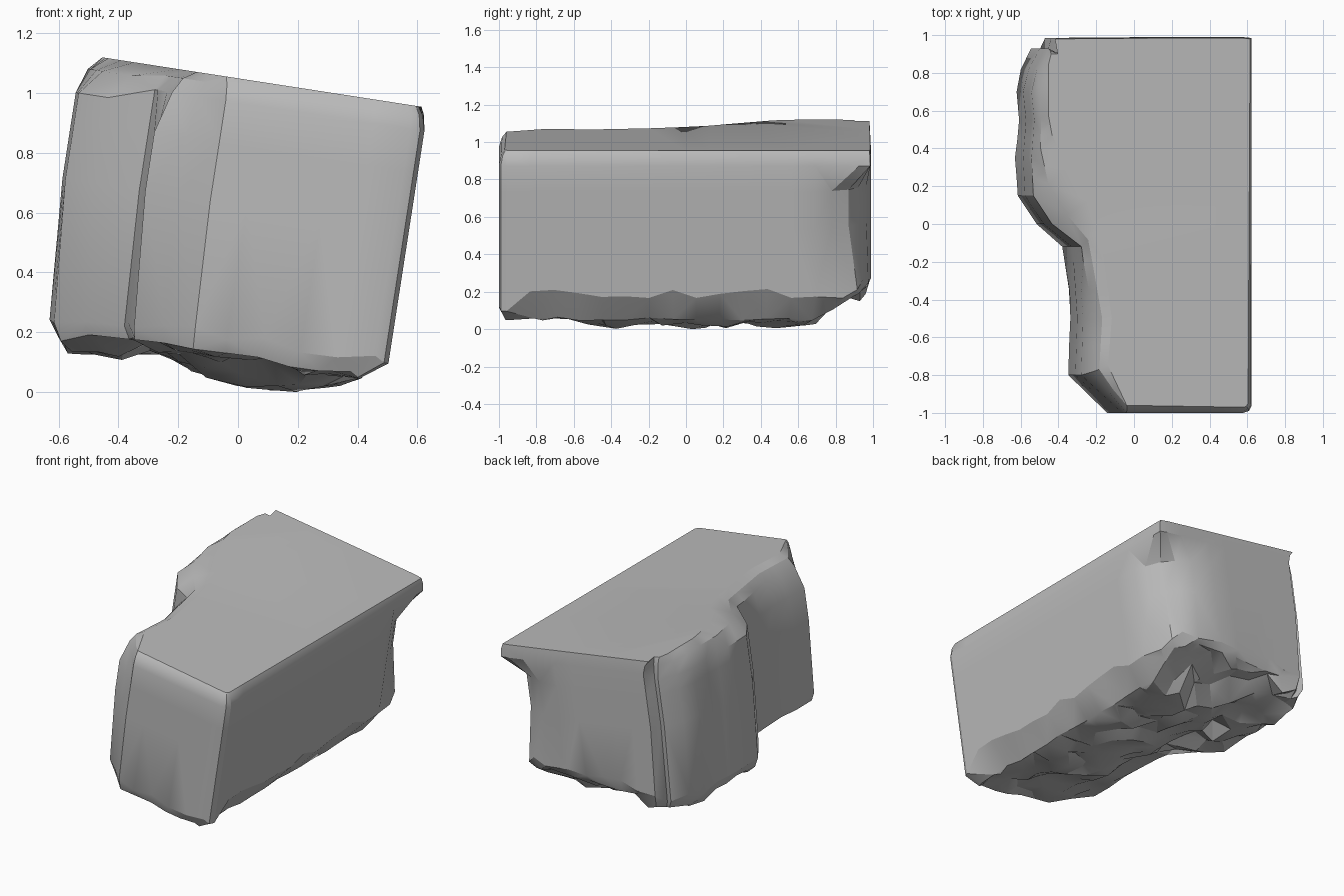
import bpy, bmesh, math, random
from mathutils import Vector, Matrix
from mathutils.geometry import delaunay_2d_cdt

random.seed(4)
cube = bpy.data.objects.get("Cube")
if cube:
    bpy.data.objects.remove(cube)

TILT = math.radians(8.8)
TOP = 1.04

# Plan of the boulder: wall position (u, y), then top-face border (u, y)
OUTLINE = [
    (.482, -.96, .45, -.95), (.467, -.99, .44, -.965), (.435, -1, .425, -.97),
    (-.19, -1, -.2, -.96), (-.41, -.8, -.3, -.75), (-.4, -.5, -.28, -.5),
    (-.42, -.2, -.32, -.2), (-.43, -.12, -.36, -.03), (-.58, 0, -.41, .12),
    (-.68, .15, -.51, .3), (-.69, .35, -.6, .47), (-.675, .55, -.62, .58),
    (-.69, .7, -.62, .72), (-.66, .82, -.62, .84), (-.6, .93, -.605, .9),
    (-.56, .91, -.57, .9), (-.54, .985, -.585, .98), (.1, .99, .15, .985),
    (.24, .965, .3, .985), (.33, .92, .41, .985), (.4, .87, .46, .98),
    (.445, .78, .46, .92), (.482, .69, .46, .8),
]
SCOOP = range(18, 22)   # chipped corner, which keeps a sharp lip on top


def densify(rows, step=.13):
    """Split long outline edges so the broken parts can vary along them."""
    out = []
    for i, a in enumerate(rows):
        b = rows[(i + 1) % len(rows)]
        n = max(1, round(math.dist(a[:2], b[:2]) / step))
        for k in range(n):
            out.append([p + (q - p) * k / n for p, q in zip(a, b)])
    return out


def jitter(amount):
    return random.uniform(-amount, amount)


def mix(a, b, t):
    return a + (b - a) * t


def ground(u, y):
    """Underside height: a central lump, a lower back lobe, a rising back."""
    w = .12
    if -.55 < y < .7:
        w -= .075 * max(0, 1 - ((u - .05) / .35) ** 2)
    if u < -.4 and y > 0:
        w -= .05
    return w + (.12 + .15 * u) * max(0, y - .7) / .28


bm = bmesh.new()


def ring(points):
    return [bm.verts.new(p) for p in points]


# Add the lip position to each row: wall line, except at the chipped corner
# and along the worn edge of the front lobe
rows = []
for i, (u, y, tu, ty) in enumerate(OUTLINE):
    edge = (u, y)
    if i in SCOOP:
        edge = (tu + .02, min(ty + .005, .99))
    elif u < -.3 and y < -.3:
        edge = (mix(u, tu, .35), mix(y, ty, .35))
    rows.append((u, y, tu, ty) + edge)
rows = densify(rows)
count = len(rows)

# Foot of the wall, drawn in under the block, and the courses above it
foot, low, middle, shoulder, lip, rim, top = ([] for _ in range(7))
for u, y, tu, ty, lu, ly in rows:
    chipped = u > .2 and y > .7
    # The chip in the corner is shallower near the ground
    bu, by = (mix(u, lu, .4), mix(y, ly, .4)) if chipped else (u, y)
    pull = .9 if u < 0 else .93 if chipped else .83
    fu, fy = bu * pull, by * .975
    floor = max(ground(fu, fy), .09)
    foot.append((fu, fy, floor + jitter(.01)))
    rise = .15 if u > .45 and abs(y) < .9 else .06
    side = 1 if u > -.15 else .92 if y < -.3 else .95
    low.append((bu * side + jitter(.008 if u < -.3 else 0), by,
                floor + rise + jitter(.025)))
    middle.append((u, y, .62))
    shoulder.append((u, y, .82))
    # The back lobe breaks away lower than the rest
    edge = .91 if u < -.55 else .96
    lip.append((lu, ly, edge))
    rim.append((mix(lu, tu, .4), mix(ly, ty, .4), mix(edge, TOP, .65)))
    top.append((tu, ty, TOP))

# Walls and flat top
rings = [ring(p) for p in (foot, low, middle, shoulder, lip, rim, top)]
for a, b in zip(rings, rings[1:]):
    for i in range(count):
        j = (i + 1) % count
        bm.faces.new((a[i], a[j], b[j], b[i]))
bm.faces.new(rings[-1])

# Underside rubble: scattered points joined into irregular facets
plan = [Vector(p[:2]) for p in foot]
for i in range(-6, 5):
    for k in range(-9, 10):
        plan.append(Vector((i * .1 + jitter(.035), k * .1 + jitter(.035))))
border = [(i, (i + 1) % count) for i in range(count)]
spots, _, facets, origins, _, _ = delaunay_2d_cdt(plan, border, [], 1, 1e-5)
under = {}
for facet in facets:
    for n in facet:
        if n in under:
            continue
        source = [s for s in origins[n] if s < count]
        if source:
            under[n] = rings[0][source[0]]
        else:
            u, y = spots[n]
            under[n] = bm.verts.new((u, y, ground(u, y) + jitter(.028)))
    bm.faces.new([under[n] for n in facet])

# Break the walls into facets, lean the block and stand it on the ground
bmesh.ops.triangulate(bm, faces=bm.faces[:])
bmesh.ops.recalc_face_normals(bm, faces=bm.faces[:])
bmesh.ops.transform(bm, matrix=Matrix.Rotation(TILT, 4, 'Y'), verts=bm.verts[:])
drop = min(v.co.z for v in bm.verts)
bmesh.ops.translate(bm, vec=Vector((0, 0, -drop)), verts=bm.verts[:])

mesh = bpy.data.meshes.new("boulder")
bm.to_mesh(mesh)
bm.free()
boulder = bpy.data.objects.new("boulder", mesh)
bpy.context.collection.objects.link(boulder)

# Stone colour
stone = bpy.data.materials.new("grey_stone")
stone.use_nodes = True
grey = (.5, .5, .5, 1)
stone.diffuse_color = grey
stone.node_tree.nodes["Principled BSDF"].inputs["Base Color"].default_value = grey
mesh.materials.append(stone)

bpy.ops.object.select_all(action='DESELECT')
boulder.select_set(True)
bpy.context.view_layer.objects.active = boulder
bpy.ops.object.shade_smooth_by_angle(angle=math.radians(25))
